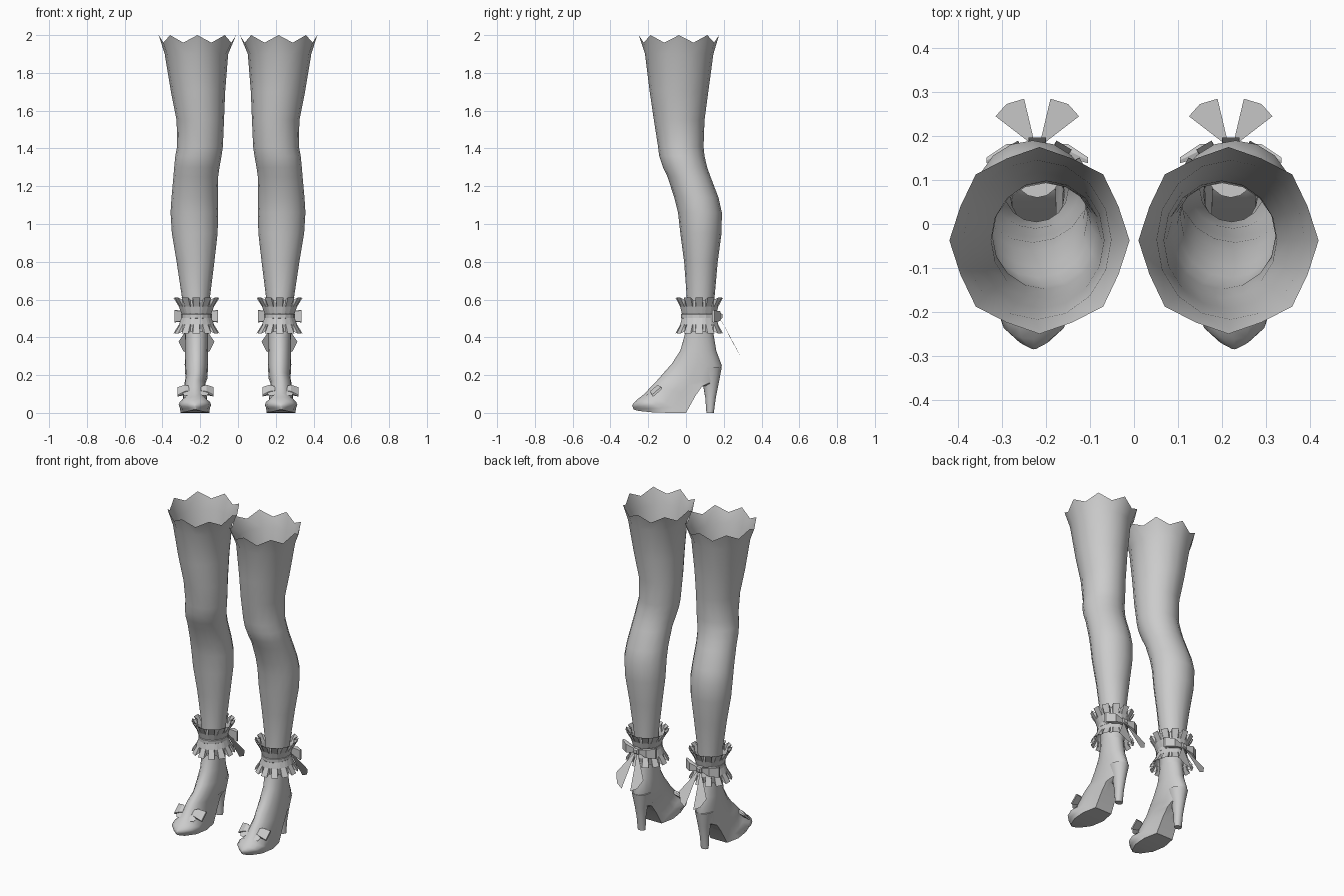
import bpy, bmesh, math
from mathutils import Vector

if "Cube" in bpy.data.objects:
    bpy.data.objects.remove(bpy.data.objects["Cube"])

CX = 0.22            # sideways centre of one ankle
SEG = 16             # sides of leg and shoe

grey = bpy.data.materials.new("soft_grey")
grey.diffuse_color = (0.6, 0.6, 0.6, 1)
grey.use_nodes = True
grey.node_tree.nodes["Principled BSDF"].inputs["Base Color"].default_value = grey.diffuse_color


def finish(name, bm, smooth=None):
    """Turn a bmesh into an object mirrored to the other leg."""
    bmesh.ops.recalc_face_normals(bm, faces=bm.faces)
    me = bpy.data.meshes.new(name)
    bm.to_mesh(me)
    bm.free()
    me.materials.append(grey)
    ob = bpy.data.objects.new(name, me)
    bpy.context.collection.objects.link(ob)
    ob.modifiers.new("other_leg", 'MIRROR').use_mirror_merge = False
    if smooth:
        bpy.ops.object.select_all(action='DESELECT')
        ob.select_set(True)
        bpy.context.view_layer.objects.active = ob
        bpy.ops.object.shade_smooth_by_angle(angle=math.radians(smooth))
    return ob


def loft(name, rings, cap_start=False, cap_end=False, smooth=None):
    bm = bmesh.new()
    vs = [[bm.verts.new(p) for p in r] for r in rings]
    n = len(rings[0])
    for a, b in zip(vs, vs[1:]):
        for i in range(n):
            bm.faces.new((a[i], a[(i + 1) % n], b[(i + 1) % n], b[i]))
    if cap_start:
        bm.faces.new(vs[0])
    if cap_end:
        bm.faces.new(vs[-1])
    return finish(name, bm, smooth)


def ring(x, hw, front, back, flat=False):
    """Oval through a front and a back (y, z) point; flat squares off the back."""
    f, b = Vector((x, *front)), Vector((x, *back))
    mid, half = (f + b) / 2, (f - b) / 2
    pts = []
    for i in range(SEG):
        t = 2 * math.pi * i / SEG
        c, s = math.cos(t), math.sin(t)
        if flat and c < -0.6:
            c, s = -1, s * 1.25
        pts.append(mid + half * c + Vector((s * hw, 0, 0)))
    return pts


# Leg: z, inner x, outer x, front y, back y
LEG = [(0.42, .158, .282, -.005, .145), (0.60, .15, .295, .005, .15),
       (0.80, .125, .325, -.01, .168), (0.95, .108, .35, -.03, .188),
       (1.06, .105, .357, -.042, .19), (1.14, .107, .352, -.062, .172),
       (1.25, .105, .342, -.098, .13), (1.30, .098, .338, -.122, .112),
       (1.36, .087, .332, -.142, .098), (1.41, .08, .322, -.148, .093),
       (1.55, .074, .325, -.17, .098), (1.70, .068, .355, -.192, .118),
       (1.90, .052, .388, -.217, .145)]
rings = [ring((a + b) / 2, (b - a) / 2, (f, z), (k, z)) for z, a, b, f, k in LEG]
# Scalloped flaring top edge
rim = ring(.215, .205, (-.25, 2.0), (.175, 2.0))
for i in range(1, SEG, 2):
    p = rim[i]
    rim[i] = Vector((.217 + (p.x - .217) * .95, -.038 + (p.y + .038) * .95, 1.96))
loft("leg", rings + [rim], smooth=50)

# Shoe: half width, front point, back or sole point, flat sole
SHOE = [(.062, (-.005, .42), (.145, .42), 0), (.060, (-.03, .33), (.16, .33), 0),
        (.062, (-.075, .26), (.19, .25), 0), (.058, (-.115, .215), (.165, .15), 0),
        (.055, (-.15, .175), (.085, .14), 1), (.06, (-.185, .14), (.05, .09), 1),
        (.066, (-.215, .105), (0, 0), 1), (.086, (-.24, .085), (-.09, 0), 1),
        (.074, (-.262, .068), (-.18, .003), 1), (.035, (-.278, .052), (-.25, .01), 1),
        (.008, (-.285, .04), (-.277, .018), 1)]
loft("shoe", [ring(CX + (.008 if fl else 0), hw, f, b, fl) for hw, f, b, fl in SHOE],
     cap_end=True, smooth=45)

# Tapered heel
HEEL = [(.024, .108, .147, 0), (.027, .102, .158, .08),
        (.036, .09, .172, .15), (.056, .06, .189, .24)]
loft("heel", [ring(CX, hw, (f, z), (b, z)) for hw, f, b, z in HEEL],
     cap_start=True, cap_end=True, smooth=45)


# Pleated ankle ruffles
def ruffle(name, z_neck, z_rim, pleats=12):
    neck, mid, rim = [], [], []
    for i in range(pleats):
        for frac, r in ((0, 1.0), (.62, 1.0), (.70, .80), (.92, .80)):
            t = 2 * math.pi * (i + frac - .31) / pleats
            d = Vector((math.sin(t), -math.cos(t), 0))
            o = Vector((CX, .07, 0))
            lift = (z_rim - z_neck) * (0 if r == 1 else -.12)
            neck.append(o + Vector((d.x * .076, d.y * .09, z_neck)))
            mid.append(o + Vector((d.x * .094, d.y * .102, (z_neck + z_rim) / 2)) * 1.0)
            rim.append(o + Vector((d.x * .124 * r, d.y * .128 * r, z_rim + lift)))
    loft(name, [neck, mid, rim])


ruffle("upper_ruffle", .515, .61)
ruffle("lower_ruffle", .515, .42)

# Ribbon band round the ankle
band = []
for r, z in ((.0, .495), (.008, .503), (.008, .522), (.0, .53)):
    band.append([Vector((CX + (.074 + r) * math.sin(math.tau * i / SEG),
                         .07 - (.088 + r) * math.cos(math.tau * i / SEG), z))
                 for i in range(SEG)])
loft("ankle_ribbon", band)


# Bows are laid out flat (across, up, out) and placed by an origin and two axes
def placer(origin, up, out):
    o, u, n = Vector(origin), Vector(up).normalized(), Vector(out).normalized()
    return lambda a, b, c: o + Vector((a, 0, 0)) + u * b + n * c


def bow_loop(name, place, side, length, tall, thick, droop):
    sections = []
    for f, h, t, d in ((.08, .35, .3, 0), (.6, .85, 1, .25), (1, 1, .45, 1)):
        hh, tt = tall * h / 2, thick * t / 2
        sections.append([place(side * length * f, b * hh, c * tt - droop * d)
                         for b, c in ((-1, -1), (1, -1), (1.1, 0), (1, 1), (-1, 1), (-1.1, 0))])
    loft(name, sections, True, True)


def knot(name, place, size):
    loft(name, [[place(a * size * s, b * size * s, c) for a, b in
                 ((-1, -1), (1, -1), (1, 1), (-1, 1))]
                for s, c in ((1, -size), (1, size * .5), (.6, size))], True, True)


def tail(name, pts):
    bm = bmesh.new()
    bm.faces.new([bm.verts.new(p) for p in pts])
    finish(name, bm)


back = placer((CX, .175, .512), (0, 0, 1), (0, 1, 0))
toe = placer((CX + .004, -.165, .125), (0, .75, .66), (0, -.66, .75))
knot("back_bow_knot", back, .017)
knot("toe_bow_knot", toe, .016)
for s, label in ((-1, "inner"), (1, "outer")):
    bow_loop(f"back_bow_loop_{label}", back, s, .115, .06, .03, .03)
    bow_loop(f"toe_bow_loop_{label}", toe, s, .095, .062, .026, .018)
    # Long hanging ribbon ends behind the ankle
    tail(f"back_bow_tail_{label}", [back(s * a, b, c) for a, b, c in
         ((.004, 0, .0), (.095, -.135, .07), (.07, -.185, .098), (.03, -.205, .11))])
    # Short ribbon ends on the toe
    tail(f"toe_bow_tail_{label}", [toe(s * a, b, c) for a, b, c in
         ((.005, 0, .006), (.07, -.035, .004), (.06, -.055, .004), (.035, -.06, .008))])
